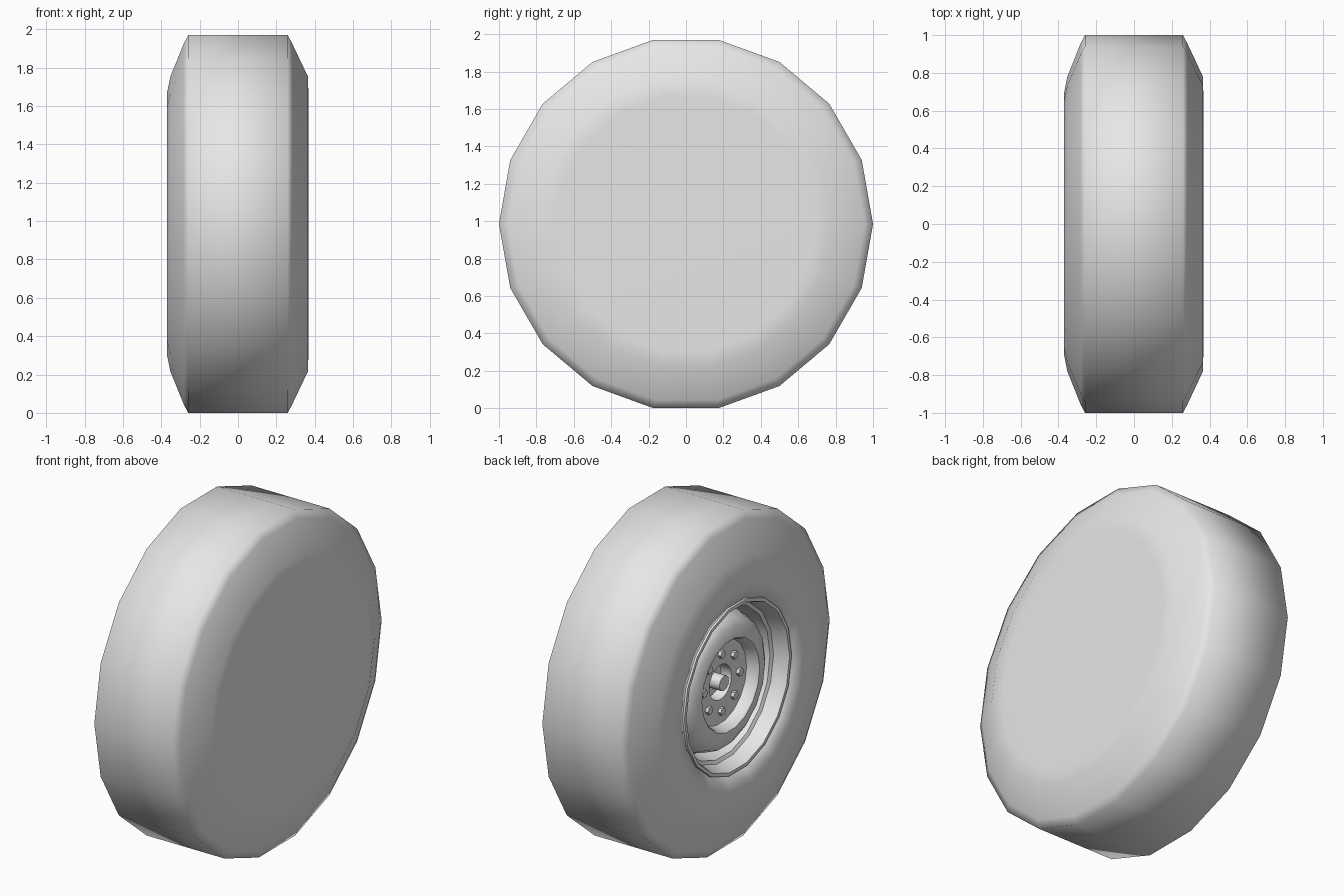
import bpy, bmesh, math

if "Cube" in bpy.data.objects:
    bpy.data.objects.remove(bpy.data.objects["Cube"], do_unlink=True)

AXLE_Z = 0.985
SIDES = 18

grey = bpy.data.materials.new("plain_grey")
grey.use_nodes = True
grey.diffuse_color = (0.8, 0.8, 0.8, 1)
grey.node_tree.nodes["Principled BSDF"].inputs["Base Color"].default_value = (0.8, 0.8, 0.8, 1)


def lathe(name, profile, sides, smooth, closed=False, y=0, z=0):
    """Spin (x, radius) points about an axis along x; radius 0 becomes a pole."""
    bm = bmesh.new()
    rings = []
    for x, r in profile:
        if r == 0:
            rings.append([bm.verts.new((x, y, AXLE_Z + z))] * sides)
            continue
        angles = [math.tau * i / sides for i in range(sides)]
        rings.append([bm.verts.new((x, y + r * math.cos(a), AXLE_Z + z + r * math.sin(a)))
                      for a in angles])
    pairs = list(zip(rings, rings[1:]))
    if closed:
        pairs.append((rings[-1], rings[0]))
    for a, b in pairs:
        for i in range(sides):
            j = (i + 1) % sides
            bm.faces.new(list(dict.fromkeys((a[i], a[j], b[j], b[i]))))
    bmesh.ops.recalc_face_normals(bm, faces=bm.faces)
    mesh = bpy.data.meshes.new(name)
    bm.to_mesh(mesh)
    bm.free()
    mesh.materials.append(grey)
    ob = bpy.data.objects.new(name, mesh)
    bpy.context.collection.objects.link(ob)
    bpy.ops.object.select_all(action='DESELECT')
    ob.select_set(True)
    bpy.context.view_layer.objects.active = ob
    bpy.ops.object.shade_smooth_by_angle(angle=math.radians(smooth))
    return ob


# Tyre: closed inner side at +x, tread, rounded outer sidewall, cavity for the rim
lathe("tyre", [(0.367, 0), (0.367, 0.69), (0.365, 0.78), (0.283, 0.955), (0.26, 1),
               (-0.26, 1), (-0.283, 0.955), (-0.353, 0.78), (-0.371, 0.69),
               (-0.366, 0.6), (-0.335, 0.51), (-0.12, 0.48), (-0.12, 0)],
      SIDES, 75)

# Rim barrel with a rolled lip and a step
lathe("rim_barrel", [(-0.325, 0.515), (-0.348, 0.512), (-0.348, 0.492), (-0.325, 0.482),
                     (-0.26, 0.465), (-0.25, 0.445), (-0.14, 0.43), (-0.13, 0.475)],
      SIDES, 35, closed=True)

# Dished wheel centre: raised ring around a recessed bolt plate with a hub opening
lathe("wheel_centre", [(-0.13, 0.435), (-0.2, 0.41), (-0.26, 0.385), (-0.29, 0.34),
                       (-0.3, 0.275), (-0.29, 0.265), (-0.23, 0.25), (-0.23, 0.105),
                       (-0.16, 0.1), (-0.13, 0.1)],
      SIDES, 40, closed=True)

# Floor of the hub opening and axle stub
lathe("hub_floor", [(-0.125, 0), (-0.125, 0.12), (-0.165, 0.12), (-0.165, 0)], SIDES, 30)
lathe("axle_stub", [(-0.14, 0), (-0.14, 0.045), (-0.255, 0.045), (-0.255, 0)], 12, 40)

# Ring of eight wheel nuts
for i in range(8):
    a = math.tau * i / 8
    lathe(f"wheel_nut_{i + 1}", [(-0.22, 0), (-0.22, 0.024), (-0.25, 0.024), (-0.25, 0)],
          6, 30, y=0.172 * math.cos(a), z=0.172 * math.sin(a))
